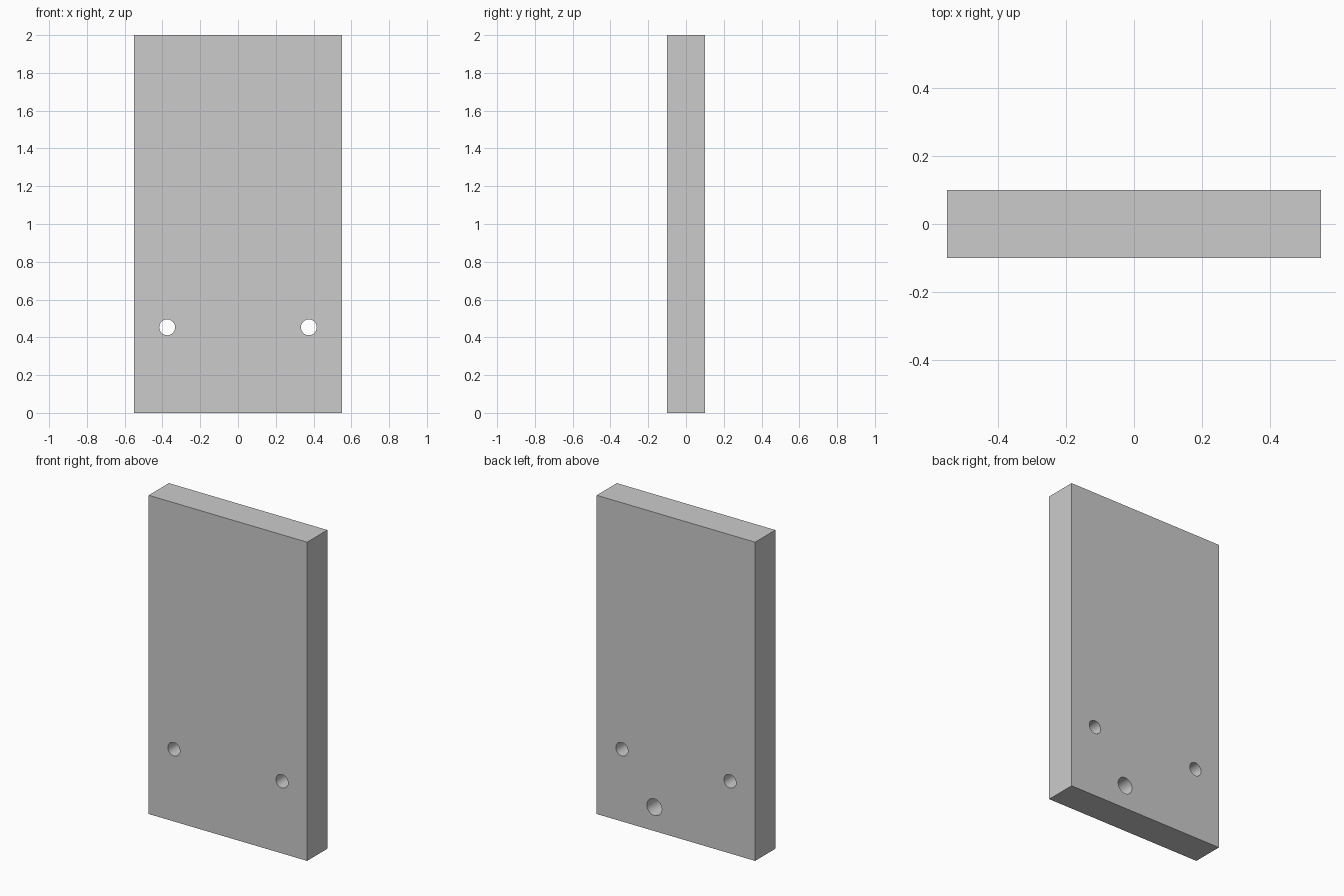
import bpy
from math import radians

if "Cube" in bpy.data.objects:
    bpy.data.objects.remove(bpy.data.objects["Cube"])

W, D, H = 1.1, 0.2, 2.0

# Flat slab
bpy.ops.mesh.primitive_cube_add(size=1, location=(0, 0, H / 2))
plate = bpy.context.object
plate.name = "plate"
plate.scale = (W, D, H)
bpy.ops.object.transform_apply(location=True, rotation=False, scale=True)


def drill(name, x, z, radius, y0, y1):
    """Cut a round hole along y from y0 to y1."""
    bpy.ops.mesh.primitive_cylinder_add(
        vertices=48, radius=radius, depth=y1 - y0,
        location=(x, (y0 + y1) / 2, z), rotation=(radians(90), 0, 0))
    cutter = bpy.context.object
    cutter.name = name
    bpy.context.view_layer.objects.active = plate
    mod = plate.modifiers.new(name, 'BOOLEAN')
    mod.operation = 'DIFFERENCE'
    mod.solver = 'EXACT'
    mod.object = cutter
    bpy.ops.object.modifier_apply(modifier=name)
    bpy.data.objects.remove(cutter, do_unlink=True)


# Pair of through holes
for side, x in (("left", -0.375), ("right", 0.375)):
    drill(side + "_hole", x, 0.453, 0.042, -0.2, 0.2)

# Blind hole in the back face
drill("back_blind_hole", 0.15, 0.15, 0.052, -0.05, 0.2)

# Smooth hole walls, sharp edges
bpy.ops.object.select_all(action='DESELECT')
plate.select_set(True)
bpy.context.view_layer.objects.active = plate
bpy.ops.object.shade_smooth_by_angle(angle=radians(30))
